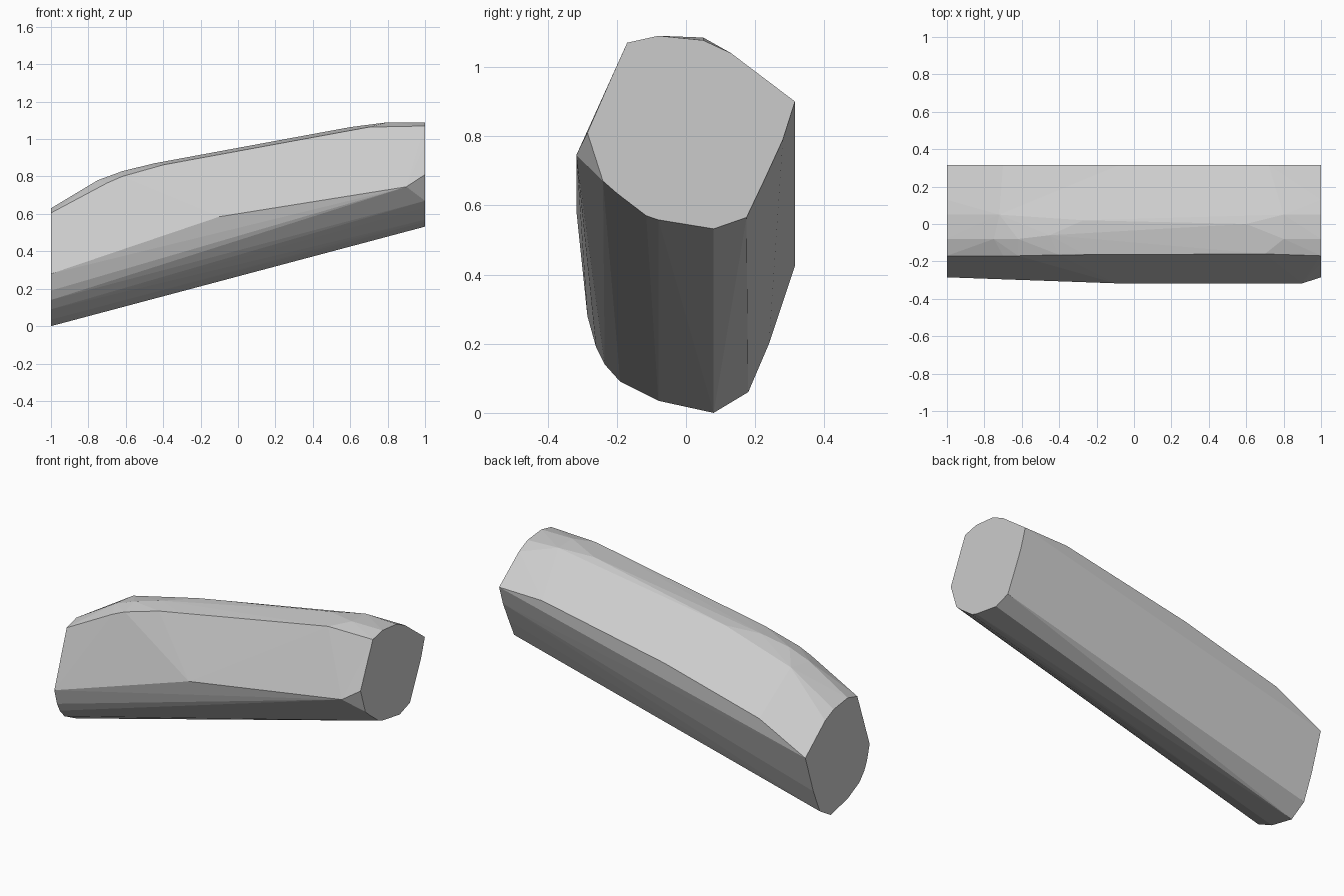
import bpy, bmesh, math

if "Cube" in bpy.data.objects:
    bpy.data.objects.remove(bpy.data.objects["Cube"])

# End outlines (y, z), running around the bevelled beam
left_end = [(-.17, .605), (-.08, .63), (.05, .612), (.13, .575), (.315, .425),
            (.24, .2), (.18, .06), (.08, 0), (-.08, .035), (-.19, .09),
            (-.235, .14), (-.26, .19), (-.285, .28)]
right_end = [(-.17, 1.07), (-.08, 1.09), (.05, 1.077), (.13, 1.04), (.315, .90),
             (.28, .79), (.225, .67), (.175, .565), (.08, .532), (-.08, .558),
             (-.115, .57), (-.2, .635), (-.24, .67), (-.285, .81), (-.215, .97)]

# Crowned top, its front rim, and the two widest side edges (x, y, z)
crown = [(-.75, -.08, .78), (-.72, .05, .785), (-.62, -.08, .828), (-.45, -.06, .87),
         (-.27, .02, .902), (.6, 0, 1.064), (.8, .05, 1.085), (.8, -.08, 1.09)]
front_rim = [(-.7, -.17, .765), (-.62, -.17, .80), (-.4, -.165, .862),
             (-.27, -.16, .888), (.7, -.16, 1.064)]
front_edge = [(-.1, -.317, .585), (.9, -.317, .745)]
back_edge = [(-.7, .315, .578), (-.08, .315, .74), (.72, .315, .895)]

points = [(-1, y, z) for y, z in left_end] + [(1, y, z) for y, z in right_end]
points += crown + front_rim + front_edge + back_edge

# Wrap the outlines in one convex faceted skin
bm = bmesh.new()
for p in points:
    bm.verts.new(p)
bmesh.ops.convex_hull(bm, input=bm.verts[:])
bmesh.ops.delete(bm, geom=[v for v in bm.verts if not v.link_faces], context='VERTS')
bmesh.ops.dissolve_limit(bm, angle_limit=math.radians(.5), verts=bm.verts[:], edges=bm.edges[:])
bmesh.ops.recalc_face_normals(bm, faces=bm.faces[:])

mesh = bpy.data.meshes.new("sloped_beam")
bm.to_mesh(mesh)
bm.free()
beam = bpy.data.objects.new("sloped_beam", mesh)
bpy.context.collection.objects.link(beam)
